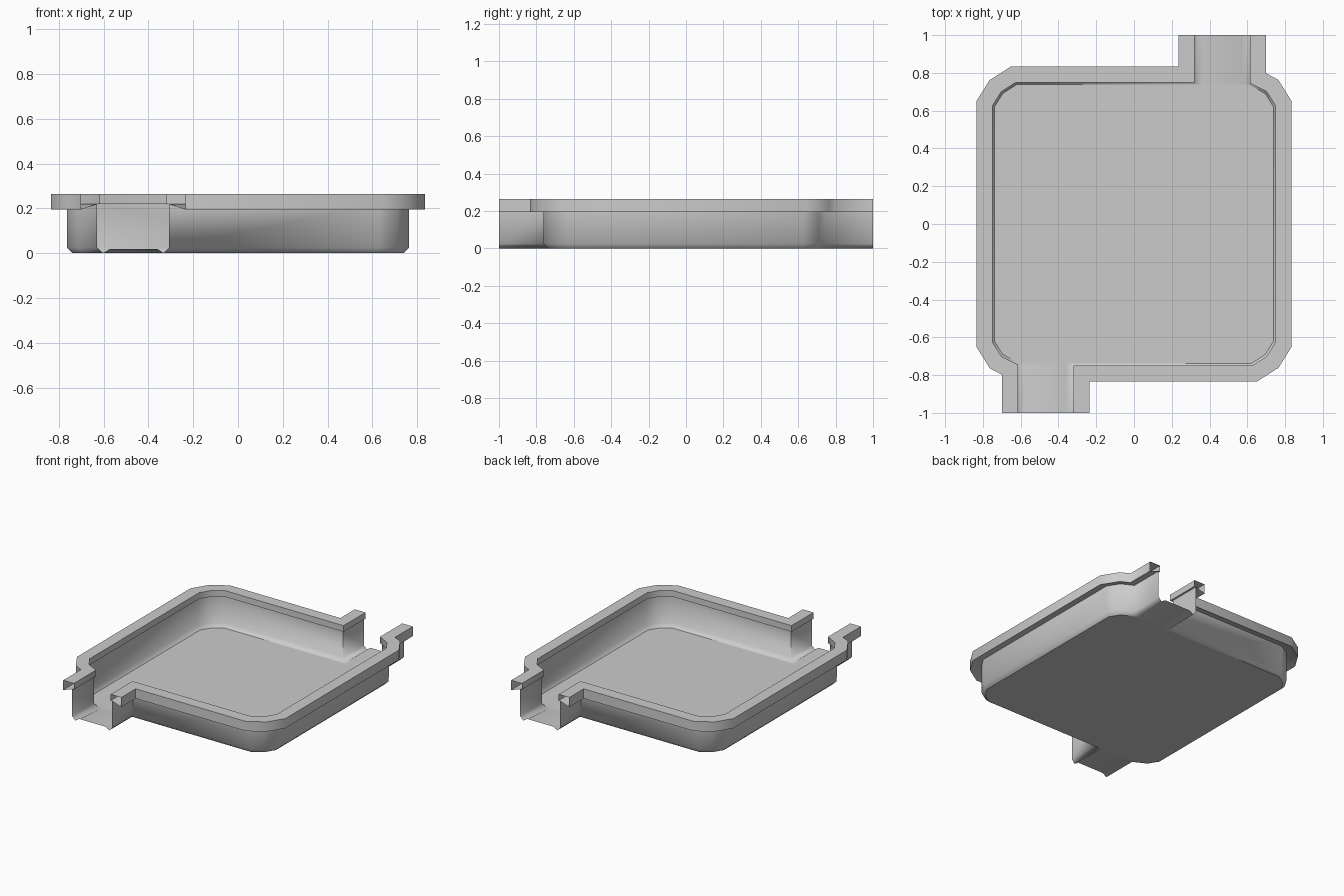
import bpy
import bmesh
import math
from mathutils import Vector

default = bpy.data.objects.get("Cube")
if default:
    bpy.data.objects.remove(default, do_unlink=True)

grey = bpy.data.materials.new("light grey")
grey.use_nodes = True
GREY = (0.6, 0.6, 0.6, 1)
grey.diffuse_color = GREY
grey.node_tree.nodes["Principled BSDF"].inputs["Base Color"].default_value = GREY

# Half of the opening outline, from the front channel round to the back channel
HALF = [Vector(p) for p in [
    (-0.615, -1), (-0.615, -0.745), (-0.703, -0.7), (-0.75, -0.625),
    (-0.75, 0.625), (-0.703, 0.7), (-0.625, 0.75), (0.32, 0.75), (0.32, 1)]]
TOP, LIP, SKIRT, BASE, RISE = 0.265, 0.22, 0.195, 0.025, 0.02


def offset(path, d):
    """Mitred offset of an open path; positive moves away from the basin."""
    dirs = [(b - a).normalized() for a, b in zip(path, path[1:])]
    normals = [Vector((-v.y, v.x)) for v in dirs]
    result = []
    for i, p in enumerate(path):
        a, b = normals[max(i - 1, 0)], normals[min(i, len(normals) - 1)]
        result.append(p + (a + b) * d / (1 + a.dot(b)))
    return result


def ring(bm, d, z, turn):
    return [bm.verts.new((p.x * turn, p.y * turn, z)) for p in offset(HALF, d)]


def sweep(bm, section, turn):
    """Join rings of the half outline, one for each (offset, height)."""
    rings = [ring(bm, d, z, turn) for d, z in section]
    for r, s in zip(rings, rings[1:]):
        for i in range(len(r) - 1):
            bm.faces.new((r[i], r[i + 1], s[i + 1], s[i]))
    return rings


def finish(bm, name):
    bmesh.ops.recalc_face_normals(bm, faces=bm.faces)
    mesh = bpy.data.meshes.new(name)
    bm.to_mesh(mesh)
    bm.free()
    mesh.materials.append(grey)
    ob = bpy.data.objects.new(name, mesh)
    bpy.context.collection.objects.link(ob)
    bpy.ops.object.select_all(action="DESELECT")
    ob.select_set(True)
    bpy.context.view_layer.objects.active = ob
    bpy.ops.object.shade_smooth_by_angle(angle=math.radians(65))


# Hollow rims, open at the channel mouths
for name, turn in (("right_rim", 1), ("left_rim", -1)):
    bm = bmesh.new()
    sweep(bm, [(0.013, LIP), (0, LIP), (0, TOP), (0.085, TOP),
               (0.085, SKIRT), (0.013, LIP)], turn)
    bmesh.ops.remove_doubles(bm, verts=bm.verts, dist=0.0001)
    finish(bm, name)

# Basin walls with a chamfered foot
bm = bmesh.new()
feet = [sweep(bm, [(0.013, LIP), (0.013, BASE), (-0.012, 0)], t)[-1]
        for t in (1, -1)]

# Channel floors, rising towards each mouth
outline = []
for side, (foot, other) in enumerate((feet, feet[::-1])):
    turn = 1 - 2 * side
    inner = [other[-2]]
    mouth = [other[-1]]
    for x in (-0.36, -0.57):
        inner.append(bm.verts.new((x * turn, foot[1].co.y, 0)))
        mouth.append(bm.verts.new((x * turn, -turn, RISE)))
    inner.append(foot[1])
    mouth.append(foot[0])
    for i in range(3):
        bm.faces.new((inner[i], inner[i + 1], mouth[i + 1], mouth[i]))
    outline += inner[1:] + foot[2:-1]

# Basin floor with a soft border
floor = bm.faces.new(outline)
bmesh.ops.inset_individual(bm, faces=[floor], thickness=0.08)
finish(bm, "basin")
